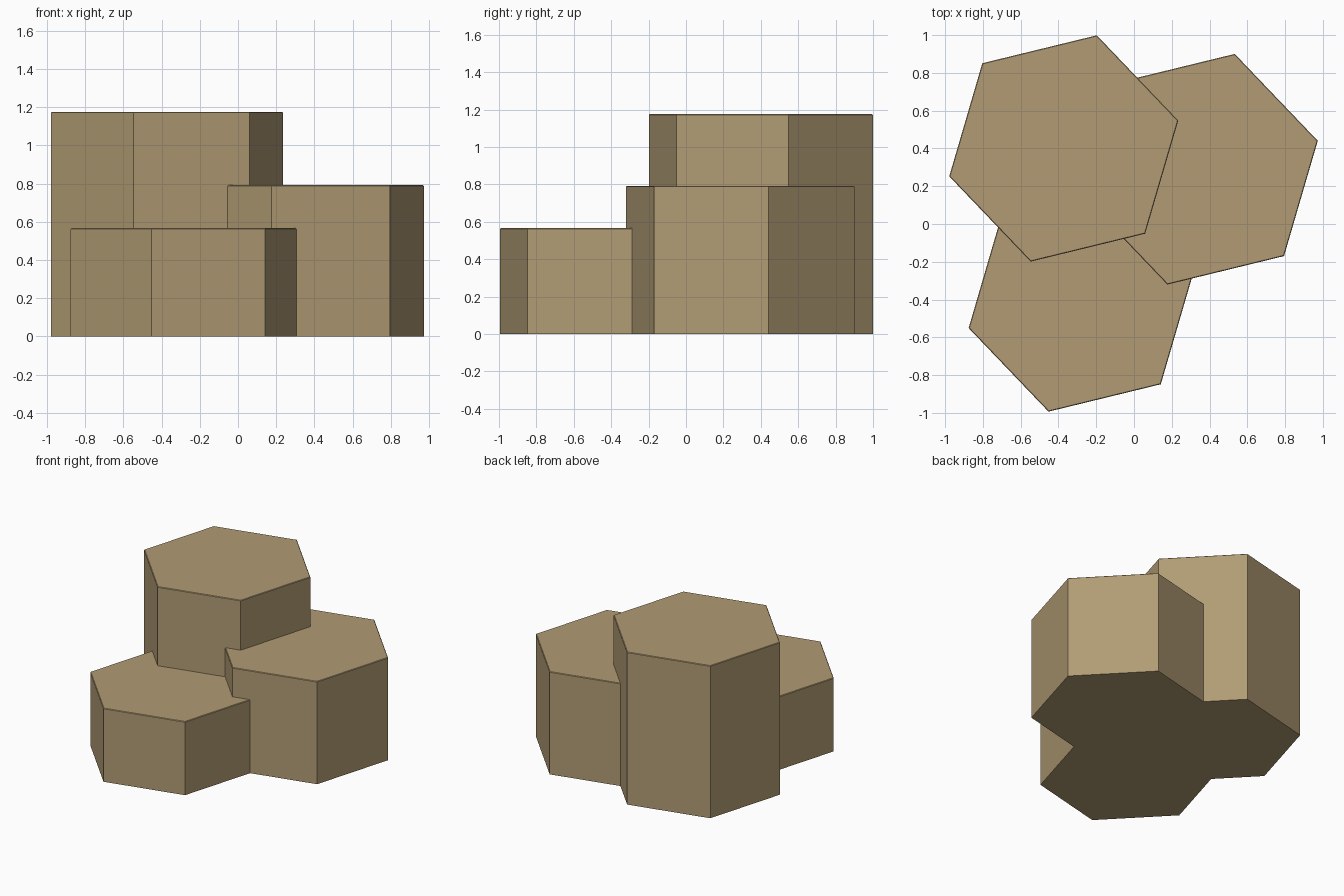
import bpy, bmesh, math

if "Cube" in bpy.data.objects:
    bpy.data.objects.remove(bpy.data.objects["Cube"])

stone = bpy.data.materials.new("sandy stone")
stone.diffuse_color = (0.44, 0.33, 0.175, 1)
stone.use_nodes = True
stone.node_tree.nodes["Principled BSDF"].inputs["Base Color"].default_value = stone.diffuse_color


def hex_column(name, x, y, radius, height, turn=13.7, bevel=0.004):
    """Upright six-sided column standing on z = 0, top rim slightly eased."""
    bm = bmesh.new()
    ring = [bm.verts.new((x + radius * math.cos(math.radians(turn + 60 * i)),
                          y + radius * math.sin(math.radians(turn + 60 * i)), 0))
            for i in range(6)]
    base = bm.faces.new(ring)
    up = bmesh.ops.extrude_face_region(bm, geom=[base], use_keep_orig=True)["geom"]
    top = [v for v in up if isinstance(v, bmesh.types.BMVert)]
    bmesh.ops.translate(bm, verts=top, vec=(0, 0, height))
    bmesh.ops.recalc_face_normals(bm, faces=bm.faces)
    rim = [e for e in bm.edges if all(v.co.z > height / 2 for v in e.verts)]
    bmesh.ops.bevel(bm, geom=rim, offset=bevel, segments=1, affect='EDGES')
    mesh = bpy.data.meshes.new(name)
    bm.to_mesh(mesh)
    bm.free()
    mesh.materials.append(stone)
    ob = bpy.data.objects.new(name, mesh)
    bpy.context.collection.objects.link(ob)
    return ob


# Three stepped columns, tallest at the back left
columns = hex_column("basalt_columns", -0.372, 0.40, 0.624, 1.176)
middle = hex_column("middle_column", 0.355, 0.29, 0.636, 0.792)
low = hex_column("low_column", -0.281, -0.406, 0.612, 0.567)

# Fuse them into one solid rock
for part in (middle, low):
    mod = columns.modifiers.new("join " + part.name, 'BOOLEAN')
    mod.operation = 'UNION'
    mod.solver = 'EXACT'
    mod.object = part
bpy.context.view_layer.objects.active = columns
columns.select_set(True)
for mod in list(columns.modifiers):
    bpy.ops.object.modifier_apply(modifier=mod.name)
for part in (middle, low):
    bpy.data.objects.remove(part)
